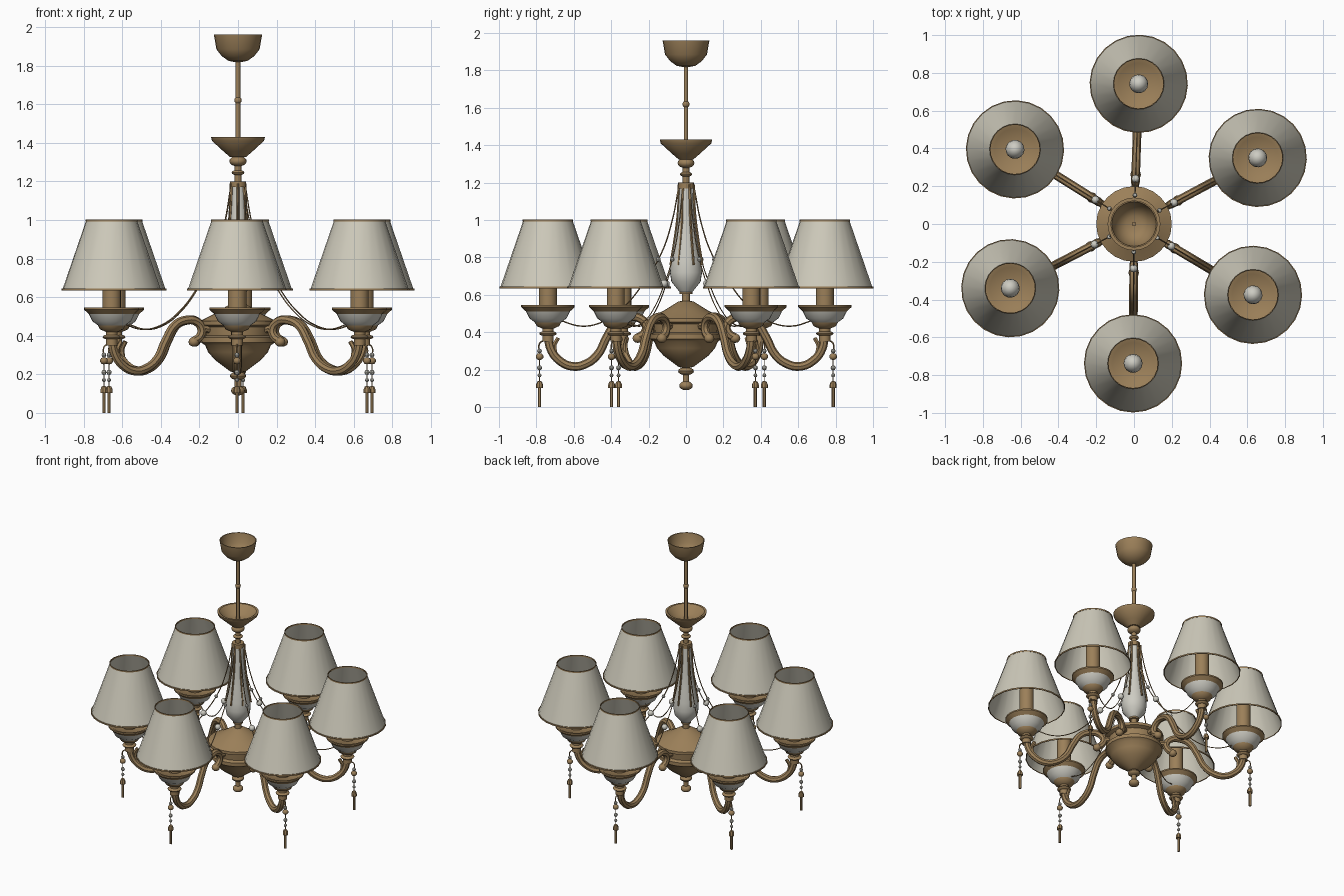
import bpy, bmesh, math
from mathutils import Vector, Matrix

if "Cube" in bpy.data.objects:
    bpy.data.objects.remove(bpy.data.objects["Cube"], do_unlink=True)


def material(name, rgb):
    m = bpy.data.materials.new(name)
    m.use_nodes = True
    m.diffuse_color = (*rgb, 1)
    m.node_tree.nodes["Principled BSDF"].inputs["Base Color"].default_value = (*rgb, 1)
    return m


BRASS = material("antique_brass", (0.33, 0.215, 0.1))
CREAM = material("cream_fabric", (0.61, 0.585, 0.49))
PORCELAIN = material("porcelain", (0.61, 0.6, 0.54))

LAMP = 0.74   # distance of a lamp from the centre
DROP = 0.785  # distance of its hanging drop


def finish(name, mesh, mat):
    mesh.materials.clear()
    mesh.materials.append(mat)
    ob = bpy.data.objects.new(name, mesh)
    bpy.context.collection.objects.link(ob)
    bpy.ops.object.select_all(action='DESELECT')
    ob.select_set(True)
    bpy.context.view_layer.objects.active = ob
    bpy.ops.object.shade_smooth_by_angle(angle=math.radians(40))
    return ob


def lathe(name, mat, x, segs, *profile):
    """Revolve (radius, z) points around a vertical axis at x."""
    bm = bmesh.new()
    vs = [bm.verts.new((r, 0, z)) for r, z in profile]
    es = [bm.edges.new(pair) for pair in zip(vs, vs[1:])]
    bmesh.ops.spin(bm, geom=vs + es, cent=(0, 0, 0), axis=(0, 0, 1),
                   angle=math.tau, steps=segs, use_merge=True)
    bmesh.ops.remove_doubles(bm, verts=bm.verts, dist=0.0001)
    bmesh.ops.recalc_face_normals(bm, faces=bm.faces)
    bmesh.ops.translate(bm, verts=bm.verts, vec=(x, 0, 0))
    mesh = bpy.data.meshes.new(name)
    bm.to_mesh(mesh)
    bm.free()
    return finish(name, mesh, mat)


def ball(name, mat, x, z, radius, height, segs=12):
    """Rounded bead, knob or moulding with the given half height."""
    steps = segs // 2
    angles = [math.pi * i / steps for i in range(steps + 1)]
    return lathe(name, mat, x, segs, *[(radius * math.sin(a), z - height * math.cos(a))
                                       for a in angles])


def cylinder(name, mat, x, segs, radius, low, high):
    return lathe(name, mat, x, segs, (0, low), (radius, low), (radius, high), (0, high))


def trim(name, radius, z):
    """Thin band around the edge of a lampshade."""
    inner, low, high = radius - 0.005, z - 0.005, z + 0.005
    return lathe(name, BRASS, LAMP, 24, (inner, low), (radius, low), (radius, high),
                 (inner, high), (inner, low))


def tube(name, radius, sides, *path):
    """Sweep a round brass section smoothly through (distance, z) points."""
    cu = bpy.data.curves.new(name, 'CURVE')
    cu.dimensions = '3D'
    cu.bevel_depth, cu.bevel_resolution = radius, sides
    cu.resolution_u, cu.use_fill_caps = 5, True
    sp = cu.splines.new('BEZIER')
    sp.bezier_points.add(len(path) - 1)
    for point, (r, z) in zip(sp.bezier_points, path):
        point.co = (r, 0, z)
        point.handle_left_type = point.handle_right_type = 'AUTO'
    tmp = bpy.data.objects.new(name + "_path", cu)
    bpy.context.collection.objects.link(tmp)
    dg = bpy.context.evaluated_depsgraph_get()
    mesh = bpy.data.meshes.new_from_object(tmp.evaluated_get(dg))
    bpy.data.objects.remove(tmp, do_unlink=True)
    return finish(name, mesh, BRASS)


# Ceiling cup: a hollow bowl, its inner wall following the outer one
cup = [(0.05, 1.825), (0.085, 1.85), (0.112, 1.885), (0.125, 1.96)]
inside = [(r - 0.007, z + 0.007 * (z < 1.9)) for r, z in reversed(cup)]
lathe("ceiling_cup", BRASS, 0, 24, (0, 1.815), *cup, *inside, (0, 1.835))
cylinder("rod", BRASS, 0, 12, 0.012, 1.36, 1.85)
ball("rod_knob", BRASS, 0, 1.62, 0.019, 0.02)

# Upper dish and the turned neck beneath it
lathe("upper_dish", BRASS, 0, 24, (0, 1.37), (0.07, 1.38), (0.125, 1.43), (0.14, 1.43),
      (0.135, 1.41), (0.075, 1.355), (0.04, 1.325), (0, 1.325))
cylinder("upper_neck", BRASS, 0, 12, 0.018, 1.18, 1.34)
ball("neck_knob", BRASS, 0, 1.305, 0.045, 0.028, 16)
ball("neck_ring", BRASS, 0, 1.245, 0.033, 0.014, 16)
cylinder("vase_collar", BRASS, 0, 16, 0.042, 1.17, 1.2)

# Porcelain vase
lathe("vase", PORCELAIN, 0, 24, (0.034, 1.18), (0.046, 0.98), (0.062, 0.88), (0.08, 0.78),
      (0.086, 0.72), (0.078, 0.67), (0.03, 0.61))
cylinder("vase_foot", BRASS, 0, 16, 0.035, 0.605, 0.63)
cylinder("lower_neck", BRASS, 0, 12, 0.022, 0.55, 0.61)

# Brass body with its banded waist and rounded bottom
lathe("body", BRASS, 0, 24, (0, 0.57), (0.04, 0.565), (0.12, 0.515), (0.2, 0.475),
      (0.2, 0.455), (0.175, 0.445), (0.17, 0.4), (0.192, 0.39), (0.192, 0.365),
      (0.17, 0.35), (0.155, 0.315), (0.12, 0.275), (0.04, 0.215), (0, 0.205))
cylinder("finial_stem", BRASS, 0, 12, 0.017, 0.11, 0.22)
ball("finial_ring", BRASS, 0, 0.192, 0.042, 0.022, 16)
ball("finial_knob", BRASS, 0, 0.115, 0.036, 0.025, 16)

# One branch modelled along +x: curled arm, mount, leaf and vase rib
centre_parts = set(bpy.context.collection.objects)
tube("arm", 0.023, 2, (0.262, 0.37), (0.225, 0.395), (0.215, 0.435), (0.25, 0.475),
     (0.31, 0.48), (0.37, 0.455), (0.425, 0.375), (0.475, 0.28), (0.54, 0.23),
     (0.61, 0.218), (0.68, 0.25), (0.725, 0.31), (LAMP, 0.39))
ball("arm_curl", BRASS, 0.26, 0.368, 0.028, 0.025)
tube("arm_mount", 0.02, 2, (0.15, 0.43), (0.22, 0.44))
tube("arm_leaf", 0.012, 1, (0.7, 0.29), (0.705, 0.33), (0.685, 0.37))
tube("vase_rib", 0.007, 1, (0.04, 1.19), (0.044, 1.06), (0.054, 0.96), (0.085, 0.76))

# Lamp: turned neck, porcelain bowl, candle, bulb and shade
cylinder("lamp_neck", BRASS, LAMP, 16, 0.03, 0.35, 0.43)
ball("lamp_neck_ring", BRASS, LAMP, 0.393, 0.047, 0.015, 16)
lathe("lamp_bowl_base", BRASS, LAMP, 24, (0.03, 0.42), (0.06, 0.433), (0.07, 0.452))
lathe("lamp_bowl", PORCELAIN, LAMP, 24, (0.066, 0.45), (0.1, 0.475), (0.118, 0.512))
lathe("lamp_bowl_rim", BRASS, LAMP, 24, (0.116, 0.51), (0.143, 0.535), (0.143, 0.545),
      (0.13, 0.545), (0.11, 0.53), (0, 0.525))
cylinder("candle", BRASS, LAMP, 16, 0.048, 0.52, 0.77)
ball("bulb", PORCELAIN, LAMP, 0.81, 0.05, 0.062, 16)
lathe("shade", CREAM, LAMP, 24, (0.256, 0.637), (0.131, 1))
trim("shade_bottom_trim", 0.26, 0.64)
trim("shade_top_trim", 0.135, 0.998)

# Bead garland swagged from the vase to the lamp
tube("garland", 0.0035, 0, (0.04, 1.18), (0.08, 0.98), (0.135, 0.82), (0.235, 0.655),
     (0.34, 0.53), (0.45, 0.455), (0.56, 0.433), (0.68, 0.465))
ball("garland_bead", PORCELAIN, 0.237, 0.66, 0.021, 0.021)
ball("garland_small_bead", PORCELAIN, 0.15, 0.79, 0.013, 0.013, 8)

# Hanging drop on the outer side of the lamp
tube("drop_hook", 0.004, 0, (LAMP, 0.36), (0.765, 0.355), (DROP, 0.34), (DROP, 0.29))
cylinder("drop_wire", BRASS, DROP, 4, 0.0025, 0.12, 0.3)
ball("drop_brass_bead", BRASS, DROP, 0.27, 0.021, 0.019, 10)
for label, z, size in (("top", 0.3, 0.013), ("middle", 0.21, 0.014), ("lower", 0.17, 0.011)):
    ball(f"drop_{label}_bead", PORCELAIN, DROP, z, size, size, 8)
lathe("drop_cap", BRASS, DROP, 8, (0, 0.14), (0.012, 0.137), (0.019, 0.12),
      (0.019, 0.102), (0, 0.102))
cylinder("drop_rod", BRASS, DROP, 6, 0.009, 0, 0.105)

# Six branches, aimed at slightly uneven lamp positions
branch = [ob for ob in bpy.context.collection.objects if ob not in centre_parts]
lamps = [(0.655, 0.35), (0.025, 0.742), (-0.63, 0.395),
         (-0.655, -0.34), (-0.005, -0.738), (0.63, -0.375)]
for i, (x, y) in enumerate(lamps):
    turn = math.atan2(y, x)
    base = Vector((x, y, 0)) - Vector((math.cos(turn), math.sin(turn), 0)) * LAMP
    place = Matrix.Translation(base) @ Matrix.Rotation(turn, 4, 'Z')
    for part in branch:
        ob = part
        if i:
            ob = part.copy()
            ob.name = f"{part.name}_{i + 1}"
            bpy.context.collection.objects.link(ob)
        ob.matrix_world = place
